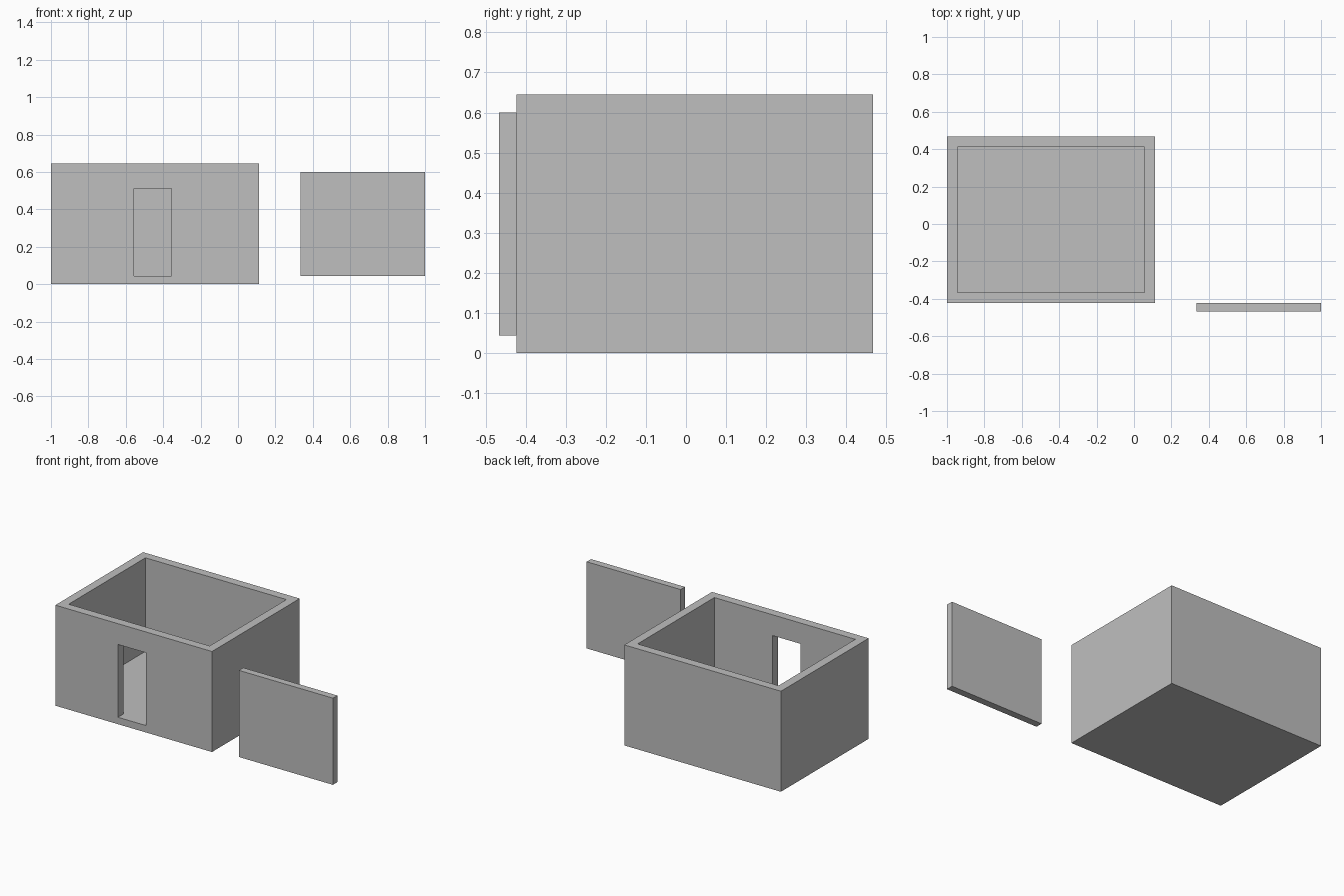
import bpy
from mathutils import Vector

# Remove the default cube
cube = bpy.data.objects.get("Cube")
if cube:
    bpy.data.objects.remove(cube, do_unlink=True)

# One plain grey for everything
GREY = (0.52, 0.52, 0.52, 1.0)
grey = bpy.data.materials.new("plain grey")
grey.use_nodes = True
grey.diffuse_color = GREY
grey.node_tree.nodes["Principled BSDF"].inputs["Base Color"].default_value = GREY

# Plan dimensions are in metres, nine metres spanning the full width
UNIT = 2 / 9
ORIGIN = Vector((-1.0, -0.4222, 0.0))   # front right corner of the room

WIDTH, DEPTH, HEIGHT = 5.0, 4.0, 2.9
WALL, FLOOR = 0.25, 0.2


def box(name, low, high):
    """Flat-faced box between two plan corners."""
    low, high = Vector(low), Vector(high)
    bpy.ops.mesh.primitive_cube_add(size=1)
    obj = bpy.context.object
    obj.name = obj.data.name = name
    size = (high - low) * UNIT
    centre = ORIGIN + (low + high) / 2 * UNIT
    for v in obj.data.vertices:
        v.co = centre + v.co * size
    obj.data.materials.append(grey)
    return obj


def cut(target, cutter):
    """Subtract the cutter and keep it hidden."""
    mod = target.modifiers.new(cutter.name, 'BOOLEAN')
    mod.operation = 'DIFFERENCE'
    mod.solver = 'EXACT'
    mod.object = cutter
    cutter.hide_render = True
    cutter.hide_set(True)
    cutter.display_type = 'WIRE'


# Open-topped room with a solid floor
room = box("room_walls_and_floor", (0, 0, 0), (WIDTH, DEPTH, HEIGHT))
interior = box("interior_cutter", (WALL, WALL, FLOOR),
               (WIDTH - WALL, DEPTH - WALL, HEIGHT + 1))

# Doorway through the front wall, its sill level with the floor
doorway = box("doorway_cutter", (2.0, -0.5, FLOOR), (2.9, WALL + 0.5, FLOOR + 2.1))

cut(room, interior)
cut(room, doorway)

# Bake the cuts, then drop the cutters
depsgraph = bpy.context.evaluated_depsgraph_get()
mesh = bpy.data.meshes.new_from_object(room.evaluated_get(depsgraph))
room.modifiers.clear()
room.data = mesh
for cutter in (interior, doorway):
    bpy.data.objects.remove(cutter, do_unlink=True)

# Separate upright wall panel beside the room
box("loose_wall_panel", (6.0, -0.2, FLOOR), (9.0, 0, FLOOR + 2.5))
